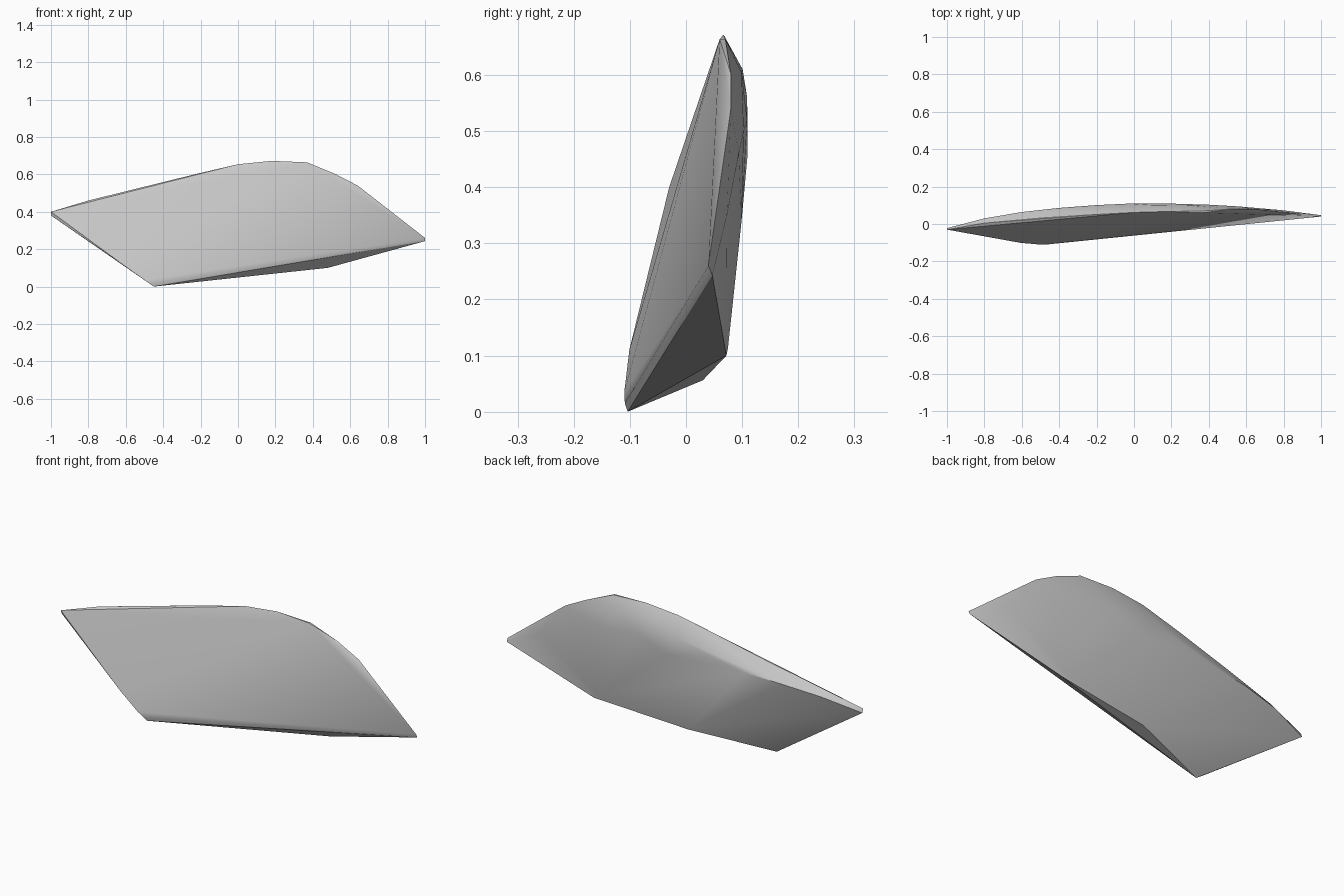
import bpy, bmesh, math

# Front facet corners: blunt tips, upper corner and lower left corner
front = [(-1, -.03, .40), (-1, -.022, .38), (-1, -.025, .39),
         (.37, .06, .664), (1, .04, .26), (1, .047, .243),
         (-.46, -.109, .015), (-.45, -.104, 0), (-.5, -.11, .035), (-.605, -.101, .11)]
# Curved upper rim, set back behind the front facet
rim = [(-.8, .005, .46), (-.5, .032, .533), (-.22, .05, .603), (0, .062, .654),
       (.18, .067, .672), (.37, .070, .664), (.52, .08, .602), (.64, .08, .54)]
# Shallow domed back
back = [(-.8, .03, .43), (-.6, .064, .455), (-.4, .086, .47), (-.2, .101, .505),
        (-.03, .109, .56), (.04, .110, .46), (.2, .109, .52), (.1, .101, .61),
        (.3, .099, .605), (.4, .103, .5), (.56, .094, .46), (.32, .099, .34),
        (.56, .083, .30), (.8, .073, .35)]
# Lower back edge
keel = [(.48, .072, .10), (.45, .075, .115), (-.03, .03, .056)]

bm = bmesh.new()
for p in front + rim + back + keel:
    bm.verts.new(p)
res = bmesh.ops.convex_hull(bm, input=bm.verts[:])
loose = [v for v in bm.verts if not v.link_faces]
bmesh.ops.delete(bm, geom=loose, context='VERTS')
bmesh.ops.recalc_face_normals(bm, faces=bm.faces[:])

mesh = bpy.data.meshes.new("stone_shard")
bm.to_mesh(mesh)
bm.free()
shard = bpy.data.objects.new("stone_shard", mesh)
bpy.context.collection.objects.link(shard)

# Smooth the dome while keeping the rim edges crisp
bpy.context.view_layer.objects.active = shard
shard.select_set(True)
bpy.ops.object.shade_smooth_by_angle(angle=math.radians(25))
